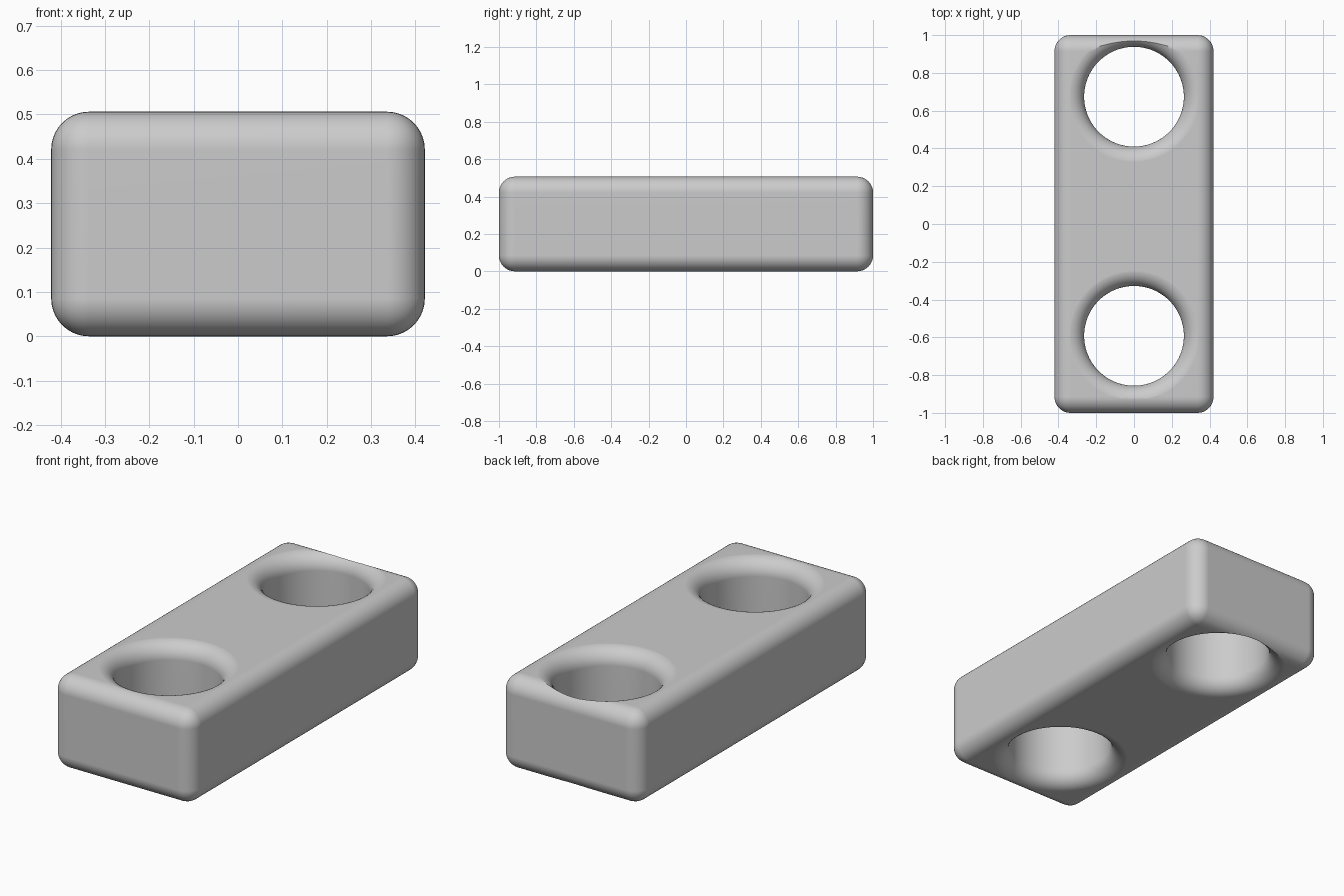
import bpy
import bmesh
import math
from mathutils import Matrix

if "Cube" in bpy.data.objects:
    bpy.data.objects.remove(bpy.data.objects["Cube"])

WIDTH, LENGTH, HEIGHT = 0.842, 2.0, 0.506
FILLET = 0.085
HOLE_RADIUS = 0.264
HOLES = {"rear": 0.674, "front": -0.592}

grey = bpy.data.materials.new("plain_grey")
grey.use_nodes = True
colour = (0.6, 0.6, 0.6, 1)
grey.diffuse_color = colour
grey.node_tree.nodes["Principled BSDF"].inputs["Base Color"].default_value = colour


def make_object(name, bm):
    mesh = bpy.data.meshes.new(name)
    bm.to_mesh(mesh)
    bm.free()
    obj = bpy.data.objects.new(name, mesh)
    bpy.context.collection.objects.link(obj)
    return obj


def flared_cutter(name, y, sides=96, steps=10):
    """Closed spool shape: straight bore with a rounded flare at both mouths."""
    lift = 0.0003  # keeps the flare clear of the flat faces
    upper = [(HOLE_RADIUS + FILLET * (1 - math.cos(a)),
              HEIGHT - FILLET + lift + FILLET * math.sin(a))
             for a in (math.pi / 2 * i / steps for i in range(steps + 1))]
    upper.append((HOLE_RADIUS + FILLET, HEIGHT + 0.1))
    lower = [(r, HEIGHT - z) for r, z in reversed(upper)]
    bm = bmesh.new()
    rings = [[bm.verts.new((r * math.cos(math.tau * k / sides),
                            y + r * math.sin(math.tau * k / sides), z))
              for k in range(sides)] for r, z in lower + upper]
    for a, b in zip(rings, rings[1:]):
        for k in range(sides):
            n = (k + 1) % sides
            bm.faces.new((a[k], a[n], b[n], b[k]))
    bm.faces.new(rings[0][::-1])
    bm.faces.new(rings[-1])
    bmesh.ops.recalc_face_normals(bm, faces=bm.faces)
    cutter = make_object(name, bm)
    cutter.hide_render = True
    return cutter


# Rounded block
bm = bmesh.new()
bmesh.ops.create_cube(bm, size=1, matrix=Matrix.Translation((0, 0, HEIGHT / 2))
                      @ Matrix.Diagonal((WIDTH, LENGTH, HEIGHT, 1)))
bmesh.ops.bevel(bm, geom=bm.edges[:], offset=FILLET, segments=10,
                profile=0.5, affect='EDGES')
block = make_object("block_with_two_holes", bm)
block.data.materials.append(grey)
bpy.context.view_layer.objects.active = block
block.select_set(True)

# Two through holes with rounded mouths
for label, y in HOLES.items():
    cutter = flared_cutter(label + "_hole_cutter", y)
    cutter.data.materials.append(grey)
    cut = block.modifiers.new(label + "_hole", 'BOOLEAN')
    cut.operation = 'DIFFERENCE'
    cut.solver = 'EXACT'
    cut.object = cutter
    bpy.ops.object.modifier_apply(modifier=cut.name)
    bpy.data.objects.remove(cutter)

# Smooth shading that keeps the flat faces flat
bpy.ops.object.shade_smooth_by_angle(angle=math.radians(30))
weighted = block.modifiers.new("flat_face_normals", 'WEIGHTED_NORMAL')
weighted.keep_sharp = True
